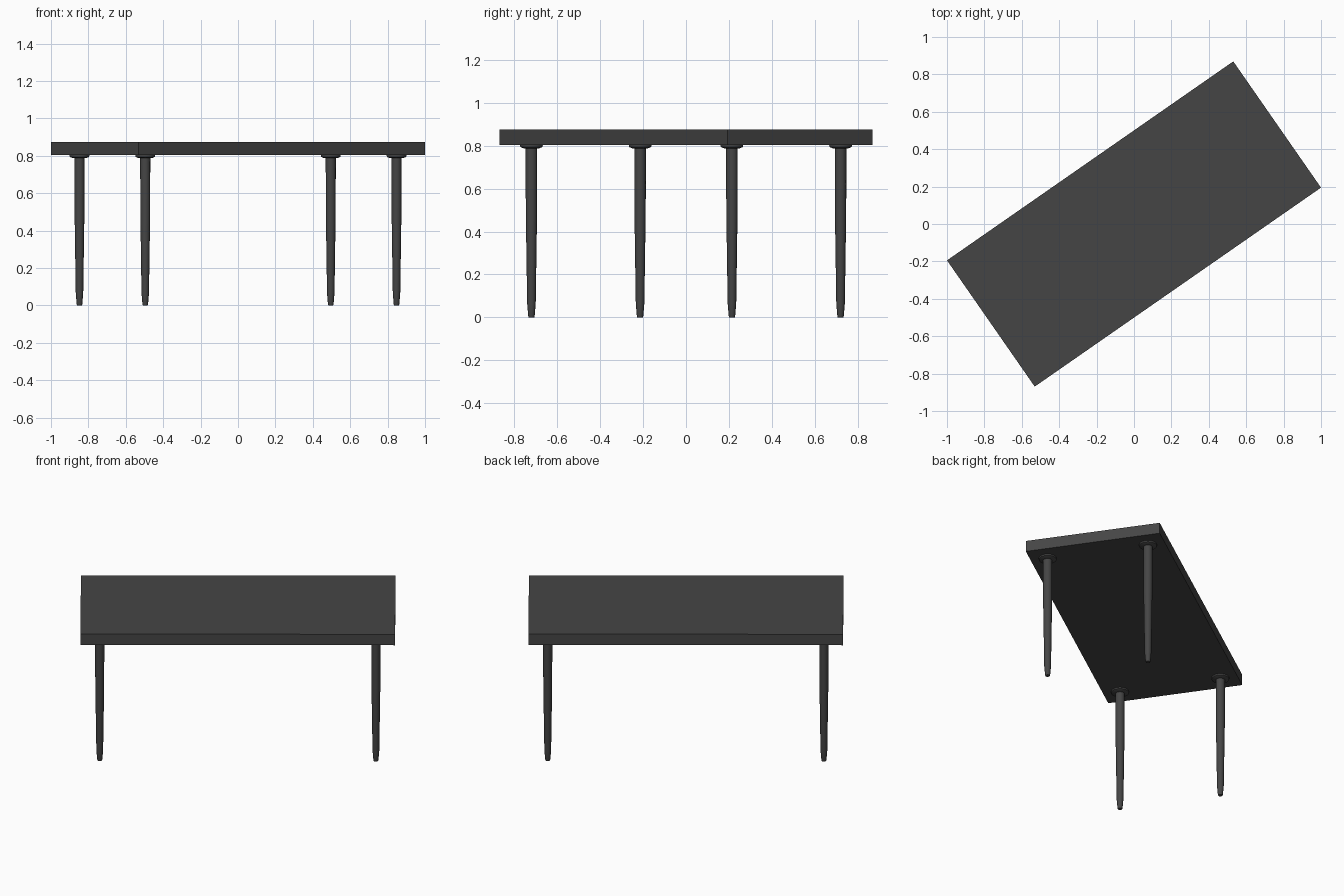
import bpy, bmesh, math
from mathutils import Matrix

if "Cube" in bpy.data.objects:
    bpy.data.objects.remove(bpy.data.objects["Cube"])

ANGLE = math.radians(34.8)
TURN = Matrix.Rotation(ANGLE, 4, 'Z')

dark = bpy.data.materials.new("dark_grey")
dark.diffuse_color = (0.06, 0.06, 0.06, 1)
dark.use_nodes = True
dark.node_tree.nodes["Principled BSDF"].inputs["Base Color"].default_value = dark.diffuse_color


def add_object(name, bm):
    mesh = bpy.data.meshes.new(name)
    bm.to_mesh(mesh)
    bm.free()
    mesh.materials.append(dark)
    obj = bpy.data.objects.new(name, mesh)
    bpy.context.collection.objects.link(obj)
    return obj


def lathe(name, profile, x, y, sides=24):
    """Closed turned solid from (radius, height) points, bottom to top."""
    bm = bmesh.new()
    rings = [[bm.verts.new((r * math.cos(2 * math.pi * i / sides),
                            r * math.sin(2 * math.pi * i / sides), z))
              for i in range(sides)] for r, z in profile]
    for low, high in zip(rings, rings[1:]):
        for i in range(sides):
            j = (i + 1) % sides
            bm.faces.new((low[i], low[j], high[j], high[i]))
    bm.faces.new(rings[0][::-1])
    bm.faces.new(rings[-1])
    obj = add_object(name, bm)
    obj.matrix_world = TURN @ Matrix.Translation((x, y, 0))
    bpy.ops.object.select_all(action='DESELECT')
    obj.select_set(True)
    bpy.context.view_layer.objects.active = obj
    bpy.ops.object.shade_smooth_by_angle(angle=math.radians(30))
    return obj


# Table top: a plain slab turned about z
bm = bmesh.new()
bmesh.ops.create_cube(bm, size=1)
bmesh.ops.scale(bm, vec=(1.864, 0.822, 0.071), verts=bm.verts)
top = add_object("table_top", bm)
top.matrix_world = TURN @ Matrix.Translation((0, 0, 0.8385))

# Tapered legs, each with a round mounting plate under the top
LEG = [(0.013, 0), (0.015, 0.006), (0.020, 0.065), (0.0265, 0.5), (0.027, 0.795)]
PLATE = [(0.036, 0.787), (0.052, 0.794), (0.053, 0.803)]
for sx, end in ((-1, "left"), (1, "right")):
    for sy, side in ((-1, "front"), (1, "back")):
        x, y = sx * 0.818, sy * 0.308
        lathe(f"{side}_{end}_leg", LEG, x, y)
        lathe(f"{side}_{end}_mounting_plate", PLATE, x, y)
